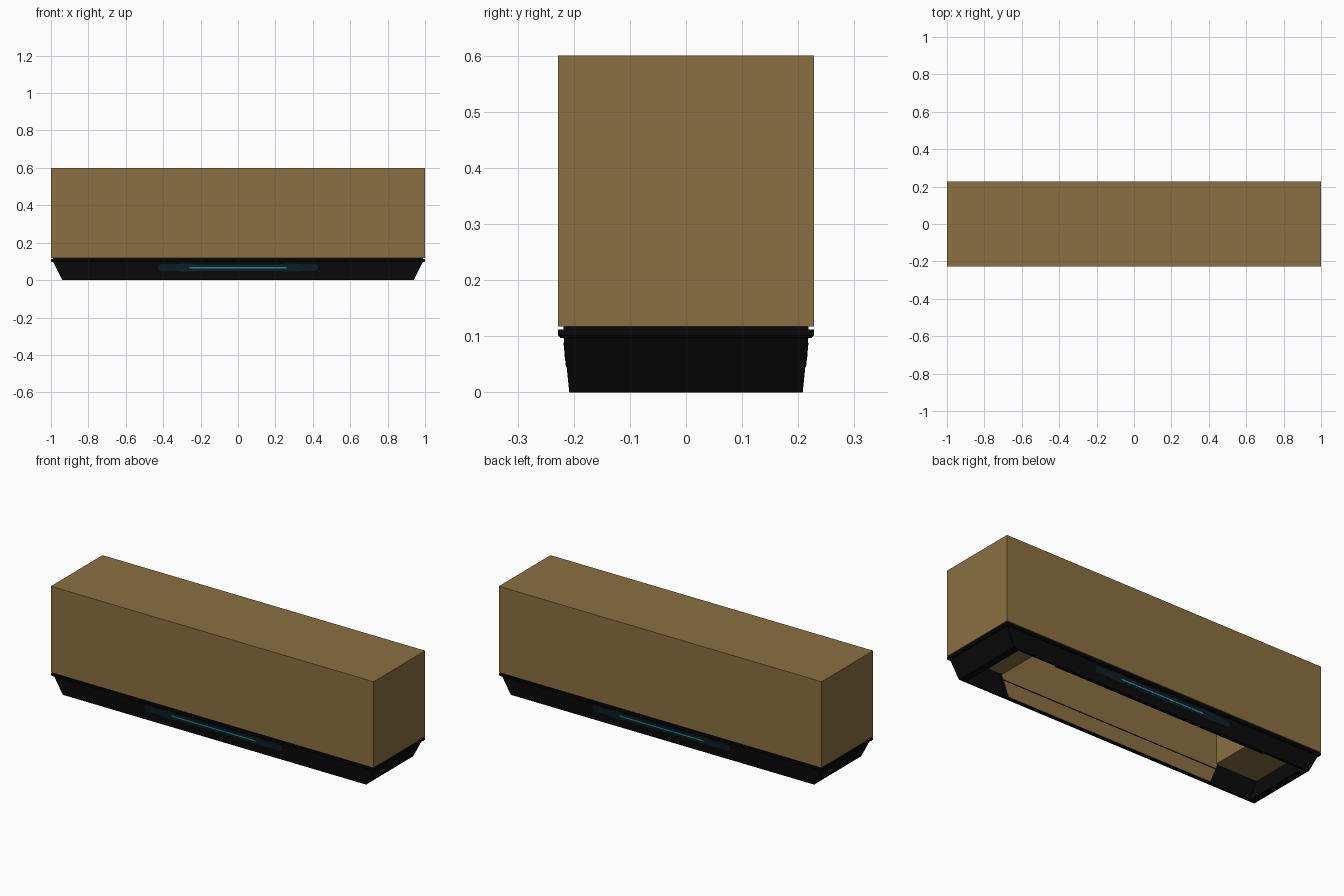
import bpy, bmesh, math

if "Cube" in bpy.data.objects:
    bpy.data.objects.remove(bpy.data.objects["Cube"])


def material(name, rgb):
    m = bpy.data.materials.new(name)
    m.diffuse_color = (*rgb, 1)
    m.use_nodes = True
    m.node_tree.nodes["Principled BSDF"].inputs["Base Color"].default_value = m.diffuse_color
    return m


BROWN = material("wood brown", (0.26, 0.16, 0.055))
BLACK = material("matte black", (0.003, 0.003, 0.003))
NAVY = material("dark blue", (0.004, 0.014, 0.022))
CYAN = material("cyan glow", (0.02, 0.27, 0.40))


def finish(name, bm, mat):
    bmesh.ops.recalc_face_normals(bm, faces=bm.faces)
    me = bpy.data.meshes.new(name)
    bm.to_mesh(me)
    bm.free()
    me.materials.append(mat)
    ob = bpy.data.objects.new(name, me)
    bpy.context.collection.objects.link(ob)
    return ob


def loft(name, rings, mat, closed=False):
    """Join rectangles (half x, half y, z); cap the ends or close into a tube."""
    bm = bmesh.new()
    loops = [[bm.verts.new((sx * hx, sy * hy, z))
              for sx, sy in ((1, 1), (-1, 1), (-1, -1), (1, -1))]
             for hx, hy, z in rings]
    pairs = list(zip(loops, loops[1:]))
    if closed:
        pairs.append((loops[-1], loops[0]))
    else:
        bm.faces.new(loops[0])
        bm.faces.new(loops[-1])
    for a, b in pairs:
        for i in range(4):
            j = (i + 1) % 4
            bm.faces.new((a[i], a[j], b[j], b[i]))
    return finish(name, bm, mat)


def wall(z):
    """Half depth of the sloping base wall at height z."""
    return 0.208 + 0.1 * z


def slab(name, outline, inner, outer, mat):
    """Extrude an x/z outline between two depths, on the front and the back."""
    for side, label in ((-1, "front"), (1, "back")):
        bm = bmesh.new()
        a = [bm.verts.new((x, side * inner(z), z)) for x, z in outline]
        b = [bm.verts.new((x, side * outer(z), z)) for x, z in outline]
        bm.faces.new(a)
        bm.faces.new(b)
        n = len(a)
        for i in range(n):
            j = (i + 1) % n
            bm.faces.new((a[i], a[j], b[j], b[i]))
        finish(f"{label}_{name}", bm, mat)


def ellipse(cx, cz, rx, rz, n=20):
    return [(cx + rx * math.cos(2 * math.pi * i / n),
             cz + rz * math.sin(2 * math.pi * i / n)) for i in range(n)]


# Wooden box, hollow from below in the middle
loft("wooden_box", [(0.68, 0.186, 0.58), (0.68, 0.186, 0.117), (1, 0.228, 0.117),
                    (1, 0.228, 0.6)], BROWN)

# Black tapered base frame with a lip and a recessed neck
loft("base_frame", [(0.94, 0.208, 0), (0.988, 0.218, 0.097), (0.995, 0.224, 0.097),
                    (1, 0.228, 0.102), (1, 0.228, 0.112), (0.99, 0.218, 0.112),
                    (0.99, 0.218, 0.117), (0.94, 0.19, 0.117), (0.90, 0.195, 0)],
     BLACK, closed=True)

# Thickened middle of the long walls, with wooden lining facing inward
slab("inner_block", [(-0.66, 0), (0.66, 0), (0.70, 0.117), (-0.70, 0.117)],
     lambda z: 0.188, lambda z: 0.2, BLACK)
for part, z0, z1 in (("lower_lining", 0.003, 0.084), ("upper_lining", 0.09, 0.117)):
    x0, x1 = 0.64 + 0.4 * z0, 0.64 + 0.4 * z1
    slab(part, [(-x0, z0), (x0, z0), (x1, z1), (-x1, z1)],
         lambda z: 0.186, lambda z: 0.189, BROWN)

# Dark blue light panel: long band with an oval near each end
slab("light_band", ellipse(-0.41, 0.067, 0.018, 0.017)[5:16]
     + ellipse(0.41, 0.067, 0.018, 0.017)[15:] + ellipse(0.41, 0.067, 0.018, 0.017)[:6],
     lambda z: wall(z) - 0.002, lambda z: wall(z) + 0.001, NAVY)
for s, label in ((-1, "left"), (1, "right")):
    slab(f"{label}_light_oval", ellipse(s * 0.28, 0.067, 0.09, 0.022),
         lambda z: wall(z) - 0.002, lambda z: wall(z) + 0.0015, NAVY)

# Thin cyan light strip
slab("light_strip", [(-0.26, 0.063), (0.26, 0.063), (0.26, 0.070), (-0.26, 0.070)],
     lambda z: wall(z) - 0.002, lambda z: wall(z) + 0.002, CYAN)
